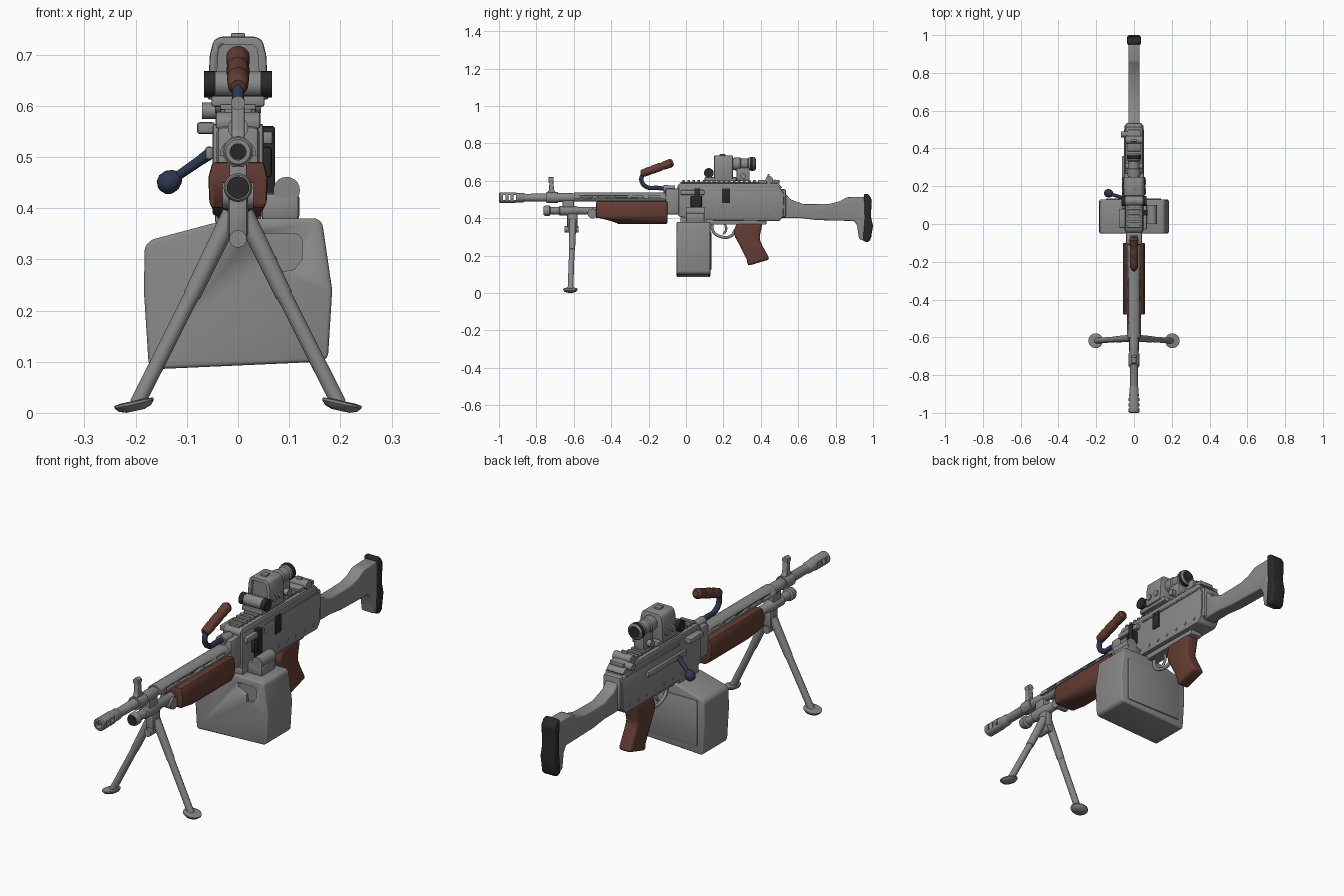
import bpy, bmesh, math
from mathutils import Vector, Matrix

if "Cube" in bpy.data.objects:
    bpy.data.objects.remove(bpy.data.objects["Cube"])

def material(name, rgb):
    m = bpy.data.materials.new(name)
    m.use_nodes = True
    m.diffuse_color = (*rgb, 1)
    m.node_tree.nodes["Principled BSDF"].inputs["Base Color"].default_value = (*rgb, 1)
    return m

GREY = material("grey metal", (0.25, 0.25, 0.25))
BROWN = material("brown grip", (0.125, 0.046, 0.033))
BLUE = material("blue steel", (0.026, 0.037, 0.08))
DARK = material("dark rubber", (0.022, 0.022, 0.022))

def finish(name, bm, mat, bevel=0.0, segments=2):
    bmesh.ops.recalc_face_normals(bm, faces=bm.faces)
    me = bpy.data.meshes.new(name)
    bm.to_mesh(me)
    bm.free()
    me.materials.append(mat)
    ob = bpy.data.objects.new(name, me)
    bpy.context.collection.objects.link(ob)
    activate(ob)
    if bevel:
        mod = ob.modifiers.new("Bevel", "BEVEL")
        mod.width, mod.segments = bevel, segments
        mod.limit_method = "ANGLE"
        mod.angle_limit = math.radians(25)
        bpy.ops.object.modifier_apply(modifier="Bevel")
    bpy.ops.object.shade_smooth_by_angle(angle=math.radians(35))
    return ob

def activate(ob):
    bpy.ops.object.select_all(action="DESELECT")
    ob.select_set(True)
    bpy.context.view_layer.objects.active = ob

def prism(name, axis, pts, lo, hi, mat, bevel=0.0, segments=2):
    """Extrude a profile along x (points are y, z) or along y (points are x, z)."""
    bm = bmesh.new()
    place = (lambda u, v, d: (d, u, v)) if axis == "x" else (lambda u, v, d: (u, d, v))
    rings = [[bm.verts.new(place(u, v, d)) for u, v in pts] for d in (lo, hi)]
    bm.faces.new(rings[0])
    bm.faces.new(rings[1])
    for i in range(len(pts)):
        j = (i + 1) % len(pts)
        bm.faces.new((rings[0][i], rings[0][j], rings[1][j], rings[1][i]))
    return finish(name, bm, mat, bevel, segments)

def box(name, x, y, z, mat, bevel=0.005):
    return prism(name, "x", [(y[0], z[0]), (y[1], z[0]), (y[1], z[1]), (y[0], z[1])], *x, mat, bevel)

def lathe(name, start, direction, profile, mat, n=24):
    """Rings of (distance along the axis, radius), capped at both ends."""
    bm = bmesh.new()
    rot = Vector((0, 0, 1)).rotation_difference(Vector(direction)).to_matrix()
    rings = [[bm.verts.new(Vector(start) + rot @ Vector((r * math.cos(k * math.tau / n),
              r * math.sin(k * math.tau / n), d))) for k in range(n)] for d, r in profile]
    for a, b in zip(rings, rings[1:]):
        for k in range(n):
            bm.faces.new((a[k], a[(k + 1) % n], b[(k + 1) % n], b[k]))
    bm.faces.new(rings[0])
    bm.faces.new(rings[-1])
    return finish(name, bm, mat)

def rod(name, a, b, r, mat, r2=None, n=20):
    d = Vector(b) - Vector(a)
    return lathe(name, a, d, [(0, r), (d.length, r2 or r)], mat, n)

def pipe(name, pts, r, mat):
    cu = bpy.data.curves.new(name, "CURVE")
    cu.dimensions, cu.bevel_depth, cu.bevel_resolution, cu.use_fill_caps = "3D", r, 3, True
    sp = cu.splines.new("BEZIER")
    sp.bezier_points.add(len(pts) - 1)
    for p, co in zip(sp.bezier_points, pts):
        p.co = co
        p.handle_left_type = p.handle_right_type = "AUTO"
    cu.materials.append(mat)
    ob = bpy.data.objects.new(name, cu)
    bpy.context.collection.objects.link(ob)
    activate(ob)
    bpy.ops.object.convert(target="MESH")
    bpy.ops.object.shade_smooth_by_angle(angle=math.radians(40))

def cut(ob, cutter):
    mod = ob.modifiers.new("Cut", "BOOLEAN")
    mod.operation, mod.object = "DIFFERENCE", cutter
    activate(ob)
    bpy.ops.object.modifier_apply(modifier="Cut")
    bpy.data.objects.remove(cutter)

# Barrel and muzzle
Y, BZ = (0, 1, 0), 0.51
lathe("barrel", (0, -0.88, BZ), Y, [(0, .02), (.14, .022), (.145, .024), (.27, .024), (.28, .022), (.9, .022)], GREY)
muzzle = lathe("flash_hider", (0, -1, BZ), Y, [(.1, .016), (0, .016), (0, .024), (.005, .028), (.085, .028),
               (.1, .025), (.13, .025), (.14, .02)], GREY)
for i in range(3):
    y = -0.978 + i * 0.028
    cut(muzzle, box("slot_cutter", (-.05, .05), (y, y + .012), (BZ - .014, BZ + .014), GREY, 0))
lathe("bore", (0, -0.91, BZ), Y, [(0, .0155), (.004, .0155)], DARK)
arc = [math.pi * k / 10 for k in range(11)]
shell = [(.036 * math.cos(a), .502 + .036 * math.sin(a)) for a in arc]
shell += [(.025 * math.cos(a), .502 + .025 * math.sin(a)) for a in reversed(arc)]
shield = prism("heat_shield", "y", shell, -0.6, -0.09, GREY)
for i in range(5):
    y = -0.56 + i * 0.09
    cut(shield, box("slot_cutter", (-.1, .1), (y, y + .06), (.51, .52), GREY, 0))

# Front sight and gas system
prism("front_sight", "x", [(-.745, .48), (-.69, .48), (-.69, .535), (-.705, .55), (-.712, .615),
      (-.73, .615), (-.732, .55), (-.745, .535)], -.013, .013, GREY, .004)
rod("front_sight_collar", (0, -.745, BZ), (0, -.685, BZ), .03, GREY)
rod("front_sight_hood", (0, -.735, .605), (0, -.708, .605), .014, GREY)
box("gas_block", (-.018, .018), (-.66, -.6), (.43, .51), GREY)
lathe("gas_tube", (0, -.76, .44), Y, [(0, .024), (.01, .028), (.03, .028), (.035, .02), (.08, .02), (.085, .026),
      (.17, .026), (.18, .021), (.35, .021)], GREY)
rod("gas_plug", (0, -.763, .44), (0, -.758, .44), .022, DARK)
rod("swivel_knob", (-.03, -.5, .425), (.03, -.5, .425), .026, GREY)

# Bipod
box("bipod_head", (-.02, .02), (-.635, -.58), (.34, .44), GREY, .012)
rod("bipod_pivot", (0, -.65, .34), (0, -.575, .34), .017, GREY)
for side, s in (("left", 1), ("right", -1)):
    rod(f"{side}_bipod_upper_leg", (s * .012, -.605, .39), (s * .09, -.61, .23), .019, GREY, .017)
    rod(f"{side}_bipod_leg", (s * .06, -.608, .29), (s * .197, -.618, .018), .015, GREY)
    lathe(f"{side}_bipod_foot", (s * .2, -.618, .004), (s * .22, 0, 1),
          [(0, .018), (.005, .032), (.013, .039), (.018, .039), (.02, .025)], GREY)

# Handguard: U-shaped section, shallower at the nose
u = [(.05, .49), (.058, .46), (.056, .41), (.04, .38), (.02, .37)]
u += [(-x, z) for x, z in reversed(u)]
guard = prism("handguard", "y", u, -.48, -.1, BROWN, .006)
cut(guard, prism("nose_cutter", "x", [(-.6, .3), (-.36, .3), (-.36, .369), (-.4, .385), (-.46, .4), (-.6, .41)],
                 -.1, .1, BROWN))

# Receiver
prism("receiver", "x", [(-.04, .41), (.06, .39), (.5, .385), (.52, .41), (.525, .53), (.5, .565), (-.04, .565)],
      -.05, .05, GREY, .006)
prism("top_cover", "x", [(-.045, .555), (.5, .555), (.515, .565), (.49, .588), (-.03, .588), (-.045, .575)],
      -.044, .044, GREY, .006)
box("barrel_trunnion", (-.042, .042), (-.11, -.03), (.42, .56), GREY, .012)
box("trigger_housing", (-.03, .03), (.04, .43), (.365, .395), GREY)
box("rail_base", (-.026, .026), (-.03, .42), (.585, .594), GREY, .002)
for i in range(16):
    box("rail_tooth", (-.035, .035), (-.02 + i * .027, -.005 + i * .027), (.592, .603), GREY, .002)
for i in range(7):
    rod("receiver_rivet", (-.053, .1 + i * .062, .415), (.053, .1 + i * .062, .415), .007, GREY, n=10)
box("side_rib", (-.054, .054), (.12, .5), (.548, .556), GREY, .002)
box("ejection_port", (.049, .055), (.192, .235), (.48, .56), DARK, .002)
box("feed_port", (.045, .066), (.025, .085), (.46, .52), DARK, .006)
box("feed_latch", (.045, .072), (.045, .075), (.42, .56), DARK, .004)
box("left_feed_guide", (.045, .068), (-.03, .1), (.525, .55), GREY)
box("right_feed_guide", (-.08, -.045), (-.02, .08), (.545, .568), GREY)
box("charging_slide", (-.064, -.048), (.08, .36), (.495, .52), GREY)
rod("feed_roller", (.095, .0, .435), (.095, .1, .435), .026, GREY)
box("feed_neck", (.045, .12), (.0, .1), (.375, .43), GREY, .01)
box("magazine_mount", (-.045, .045), (-.03, .11), (.37, .41), GREY)

# Ammunition box with a pressed recess
mag = prism("ammunition_box", "y", [(-.17, .085), (.165, .1), (.176, .11), (.184, .24), (.165, .37), (.155, .38),
            (.03, .38), (-.05, .37), (-.17, .338), (-.182, .325), (-.184, .24), (-.175, .1)],
            -.05, .13, GREY, .014, 3)
cut(mag, prism("recess_cutter", "y", [(.03, .35), (.03, .325), (.075, .305), (.08, .275), (.11, .28), (.125, .3),
               (.125, .34), (.115, .35)], -.1, -.037, GREY))
box("box_panel", (-.15, .145), (.12, .136), (.12, .33), GREY, .01)

# Charging handle, carrying handle
lathe("charging_handle", (-.05, .135, .51), (-.086, .028, -.06), [(0, .012), (.03, .01), (.082, .009), (.088, .016),
      (.1, .022), (.115, .022), (.125, .016), (.13, .006)], BLUE)
pipe("carrying_arm", [(0, -.08, .553), (0, -.15, .562), (0, -.21, .567), (0, -.238, .6), (0, -.228, .645)], .012, BLUE)
rod("carrying_arm_collar", (0, -.12, .557), (0, -.06, .555), .02, GREY)
lathe("carrying_grip", (0, -.24, .637), (0, .17, .062), [(0, .014), (.008, .02), (.05, .022), (.06, .019), (.07, .022),
      (.11, .022), (.12, .019), (.13, .022), (.17, .023), (.182, .014)], BROWN)

# Pistol grip and trigger
prism("pistol_grip", "x", [(.27, .375), (.41, .375), (.4, .33), (.392, .29), (.41, .25), (.448, .18), (.33, .145),
      (.325, .18), (.29, .25), (.262, .3), (.256, .33)], -.032, .032, BROWN, .014, 3)
pipe("trigger_guard", [(0, .14, .375), (0, .145, .33), (0, .19, .3), (0, .24, .305), (0, .265, .34)], .008, GREY)
pipe("trigger", [(0, .205, .375), (0, .215, .34), (0, .2, .315)], .006, GREY)

# Stock
prism("stock", "x", [(.51, .4), (.62, .4), (.7, .39), (.9, .385), (.915, .36), (.925, .29), (.96, .275), (.96, .515),
      (.86, .512), (.82, .49), (.77, .477), (.7, .475), (.63, .475), (.56, .5), (.525, .54), (.51, .54)],
      -.03, .03, GREY, .012, 3)
prism("butt_plate", "x", [(.95, .53), (.975, .53), (.994, .5), (.988, .41), (1, .36), (.988, .285), (.97, .27),
      (.945, .28), (.955, .4)], -.036, .036, DARK, .012, 3)
box("stock_collar", (-.044, .044), (.49, .535), (.405, .555), GREY, .01)

# Rear sight
box("rear_sight_base", (-.035, .035), (.39, .5), (.585, .605), GREY)
rod("rear_sight_drum", (-.045, .445, .605), (.045, .445, .605), .02, GREY)
rod("windage_knob", (-.07, .475, .59), (-.03, .475, .59), .016, GREY)
box("rear_sight_leaf", (-.014, .014), (.435, .447), (.61, .635), GREY, .003)

# Holographic sight
box("optic_mount", (-.052, .052), (.1, .27), (.598, .62), GREY)
hood = prism("optic_hood", "y", [(-.06, .612), (.06, .612), (.055, .7), (.048, .727), (.035, .735), (-.035, .735),
             (-.048, .727), (-.055, .7)], .15, .25, GREY, .005)
cut(hood, prism("window_cutter", "y", [(-.042, .65), (.042, .65), (.038, .71), (.028, .72), (-.028, .72), (-.038, .71)],
                .1, .165, GREY))
box("optic_cap", (-.014, .014), (.18, .21), (.73, .742), GREY, .003)
rod("battery_tube", (-.045, .122, .642), (.045, .122, .642), .025, GREY)
for s in (1, -1):
    rod("battery_cap", (s * .044, .122, .642), (s * .066, .122, .642), .026, DARK)
    for y in (.175, .222):
        rod("optic_screw", (s * .054, y, .65), (s * .063, y, .65), .014, GREY, n=16)

# Magnifier
lathe("magnifier", (0, .24, .69), Y, [(0, .03), (.02, .034), (.05, .034), (.055, .029), (.09, .029), (.095, .034),
      (.125, .036), (.132, .03)], GREY)
lathe("magnifier_ring", (0, .345, .69), Y, [(0, .035), (.002, .037), (.016, .037), (.018, .035)], DARK)
rod("magnifier_lens", (0, .371, .69), (0, .374, .69), .026, DARK)
box("magnifier_mount", (-.025, .025), (.27, .34), (.598, .67), GREY)
rod("magnifier_knob", (-.045, .305, .625), (.045, .305, .625), .015, GREY)
